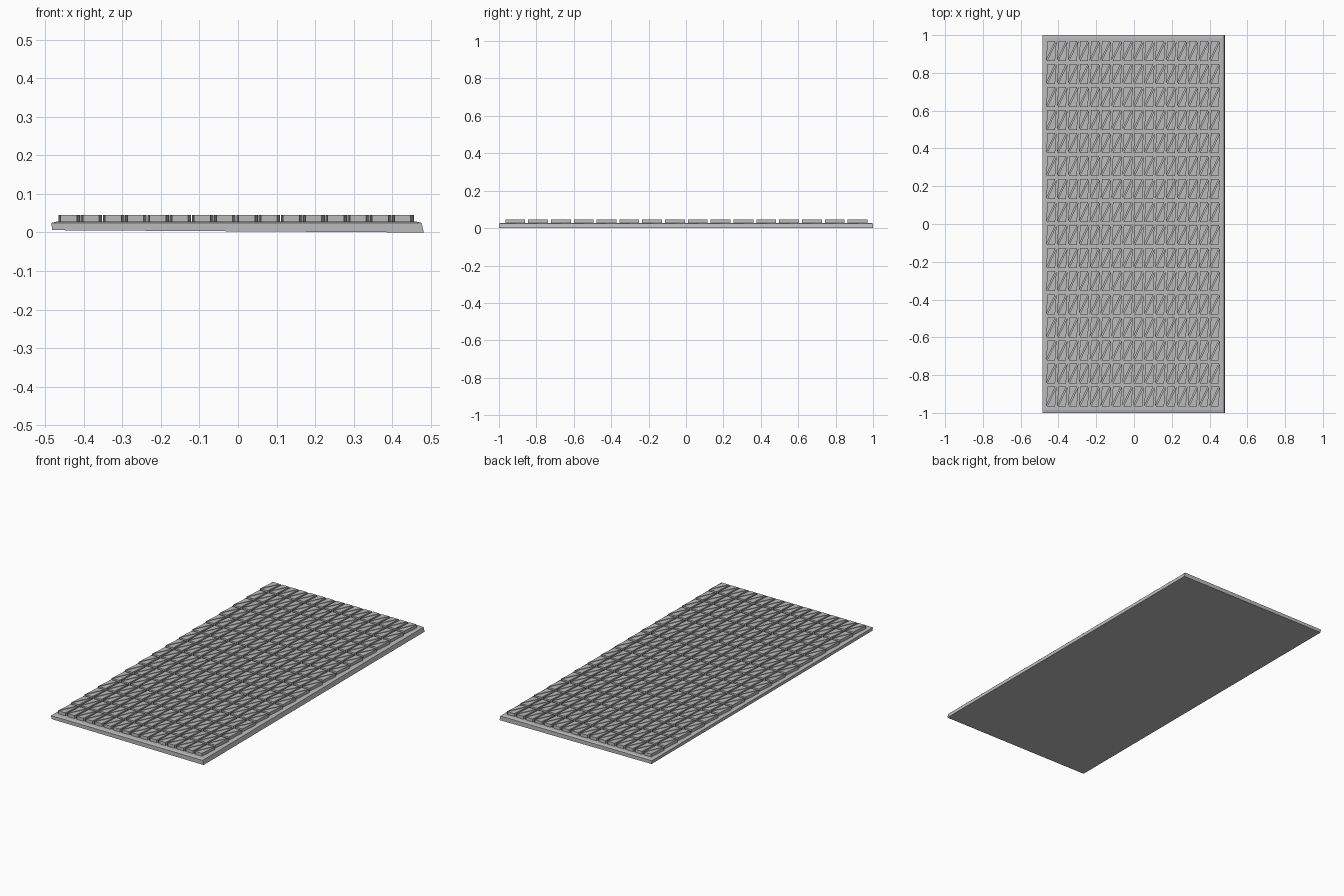
import bpy
import bmesh

cube = bpy.data.objects.get("Cube")
if cube:
    bpy.data.objects.remove(cube, do_unlink=True)

# One plain grey for the whole panel
grey = bpy.data.materials.new("plain grey")
grey.use_nodes = True
grey.diffuse_color = (0.5, 0.5, 0.5, 1)
bsdf = grey.node_tree.nodes["Principled BSDF"]
bsdf.inputs["Base Color"].default_value = grey.diffuse_color
bsdf.inputs["Roughness"].default_value = 0.8


def finish(bm, name):
    bmesh.ops.recalc_face_normals(bm, faces=bm.faces)
    mesh = bpy.data.meshes.new(name)
    bm.to_mesh(mesh)
    bm.free()
    mesh.materials.append(grey)
    obj = bpy.data.objects.new(name, mesh)
    bpy.context.collection.objects.link(obj)
    return obj


def loft(bm, rings):
    """Join rings of points with side walls and close both ends."""
    loops = [[bm.verts.new(p) for p in ring] for ring in rings]
    n = len(loops[0])
    for low, high in zip(loops, loops[1:]):
        for i in range(n):
            j = (i + 1) % n
            bm.faces.new((low[i], low[j], high[j], high[i]))
    bm.faces.new(loops[0][::-1])
    bm.faces.new(loops[-1])


def rectangle(left, right, half_y, z):
    return [(left, -half_y, z), (right, -half_y, z),
            (right, half_y, z), (left, half_y, z)]


# Slab: thinner on its right edge, with a low chamfered border on top
bottom = [(x, y, 0.0 if x > 0 else 0.006)
          for x, y, z in rectangle(-0.482, 0.482, 1.0, 0)]
bm = bmesh.new()
loft(bm, [bottom,
          rectangle(-0.484, 0.476, 1.0, 0.025),
          rectangle(-0.471, 0.463, 0.985, 0.028)])
finish(bm, "base_slab")

# Raised tread: rows of leaning cells, each split into two triangular blocks
ROWS, COLUMNS = 16, 16
PITCH_X, PITCH_Y = 0.0577, 0.122
HALF_X, HALF_Y, LEAN, GAP = 0.021, 0.053, 0.004, 0.003
CENTRE_X = -0.005
FLOOR, TOP = 0.027, 0.045

bm = bmesh.new()
for row in range(ROWS):
    cy = (row - (ROWS - 1) / 2) * PITCH_Y + 0.002
    for column in range(COLUMNS):
        cx = CENTRE_X + (column - (COLUMNS - 1) / 2) * PITCH_X
        for side in (-1, 1):
            # Square corner, then the two ends of the diagonal
            triangle = [
                (side * (HALF_X + GAP + LEAN * -1), -side * HALF_Y),
                (side * (HALF_X + GAP + LEAN), side * HALF_Y),
                (side * (GAP - HALF_X - LEAN), -side * HALF_Y),
            ]
            loft(bm, [[(cx + x, cy + y, z) for x, y in triangle]
                      for z in (FLOOR, TOP)])
finish(bm, "raised_tread_blocks")
